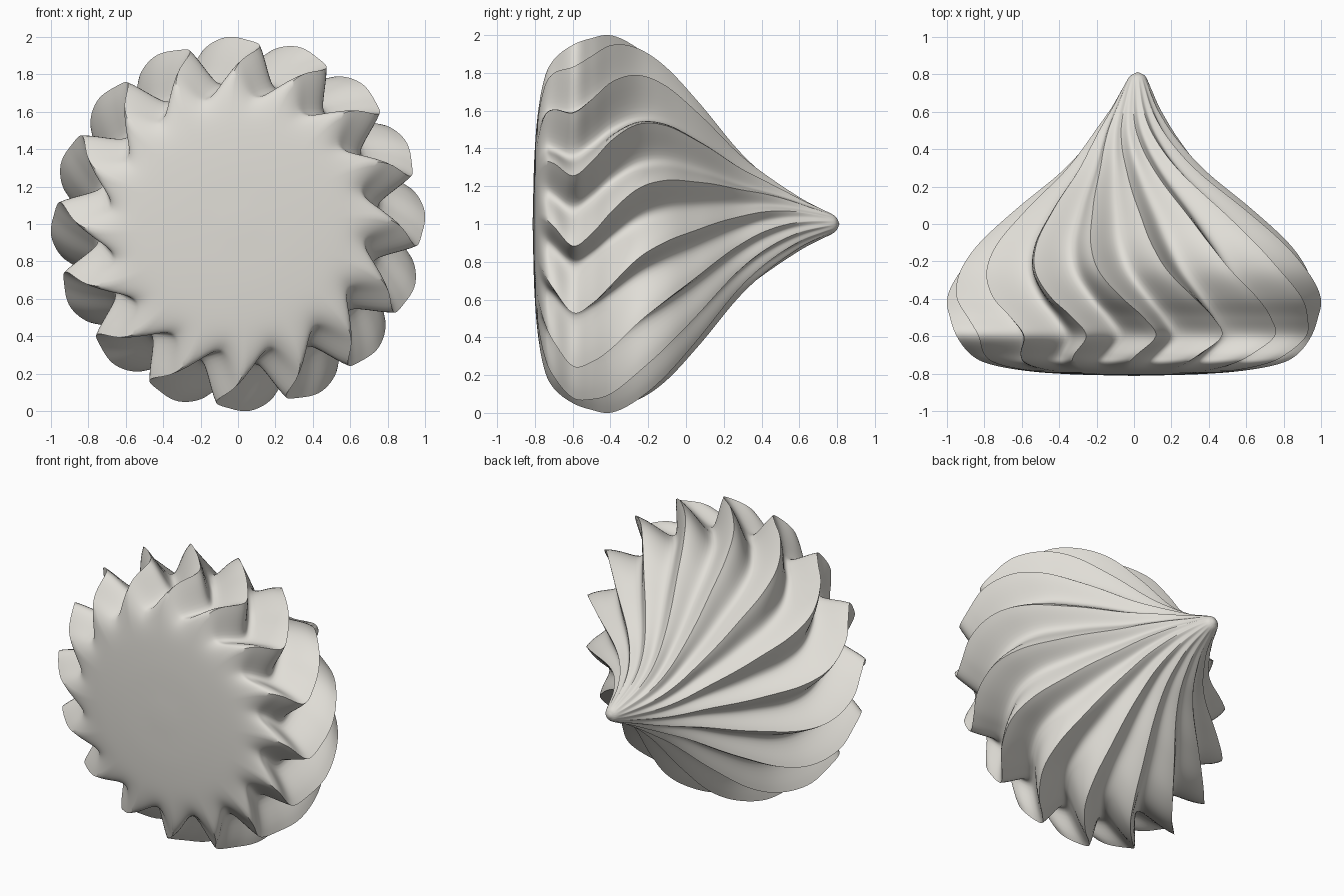
import bpy, bmesh, math

if "Cube" in bpy.data.objects:
    bpy.data.objects.remove(bpy.data.objects["Cube"])

RIDGES = 16      # piped ridges around the axis
SEG = 16         # points per ridge
STEPS = 6        # rings between profile stations
LOW = -0.45      # valley position on the steep side of a crest

# profile stations along y: (y, ridge radius, groove depth, ridge angle in degrees)
STATIONS = [
    (-0.810, 0.10, 0.00, 3), (-0.803, 0.35, 0.00, 3), (-0.785, 0.58, 0.01, 3),
    (-0.750, 0.77, 0.10, 2), (-0.700, 0.87, 0.17, -1), (-0.600, 0.955, 0.21, -7),
    (-0.500, 0.985, 0.22, -3), (-0.390, 1.00, 0.22, 4), (-0.250, 0.945, 0.19, 11.5),
    (-0.100, 0.83, 0.15, 16), (0.080, 0.63, 0.105, 20), (0.270, 0.40, 0.06, 27),
    (0.420, 0.265, 0.035, 36), (0.600, 0.142, 0.012, 48), (0.720, 0.080, 0.004, 55),
    (0.785, 0.045, 0.00, 60), (0.805, 0.018, 0.00, 62),
]


def catmull(a, b, c, d, t):
    return tuple(0.5 * (2 * q + (r - p) * t + (2 * p - 5 * q + 4 * r - s) * t * t
                        + (3 * q - p - 3 * r + s) * t ** 3)
                 for p, q, r, s in zip(a, b, c, d))


# sharp crest at f = 0, rounded valley between crests
def section_height(f):
    u = abs(f / LOW) if f < 0 else f / (1 + LOW)
    u = min(1, u)
    return 0.55 * (1 - u) ** 2 + 0.45 * 0.5 * (1 + math.cos(math.pi * u))


def rings():
    n = len(STATIONS)
    for i in range(n - 1):
        q = [STATIONS[min(max(i + k, 0), n - 1)] for k in (-1, 0, 1, 2)]
        for s in range(STEPS):
            yield catmull(*q, s / STEPS)
    yield STATIONS[-1]


# swirled body
bm = bmesh.new()
pitch = 2 * math.pi / RIDGES
half = SEG // 2
fractions = [LOW * (1 - k / half) for k in range(half)] + \
            [(1 + LOW) * k / half for k in range(half)]
loops = []
for y, radius, depth, angle in rings():
    loop = []
    for k in range(RIDGES * SEG):
        f = fractions[k % SEG]
        h = section_height(f)
        r = radius - depth * (1 - h)
        # crest leans a little over its steep side
        lean = 0.04 * min(1, max(0, depth / 0.2)) * h * h
        a = math.radians(angle) + pitch * (k // SEG + f - lean + 0.04)
        bend = 0.02 * max(0, (y - 0.5) / 0.3)
        loop.append(bm.verts.new((r * math.cos(a) + bend, y, 1 + r * math.sin(a))))
    loops.append(loop)
N = RIDGES * SEG
for a, b in zip(loops, loops[1:]):
    for k in range(N):
        j = (k + 1) % N
        bm.faces.new((a[k], a[j], b[j], b[k]))

# flat base centre and rounded tip
for loop, y, x in ((loops[0], -0.812, 0), (loops[-1], 0.812, 0.02)):
    c = bm.verts.new((x, y, 1))
    for k in range(N):
        bm.faces.new((loop[k], loop[(k + 1) % N], c))
bmesh.ops.recalc_face_normals(bm, faces=bm.faces)

mesh = bpy.data.meshes.new("piped_swirl")
bm.to_mesh(mesh)
bm.free()
swirl = bpy.data.objects.new("piped_swirl", mesh)
bpy.context.collection.objects.link(swirl)

cream = bpy.data.materials.new("pale cream")
cream.diffuse_color = (0.75, 0.73, 0.68, 1)
cream.use_nodes = True
cream.node_tree.nodes["Principled BSDF"].inputs["Base Color"].default_value = cream.diffuse_color
mesh.materials.append(cream)

bpy.context.view_layer.objects.active = swirl
swirl.select_set(True)
bpy.ops.object.shade_smooth_by_angle(angle=math.radians(50))
